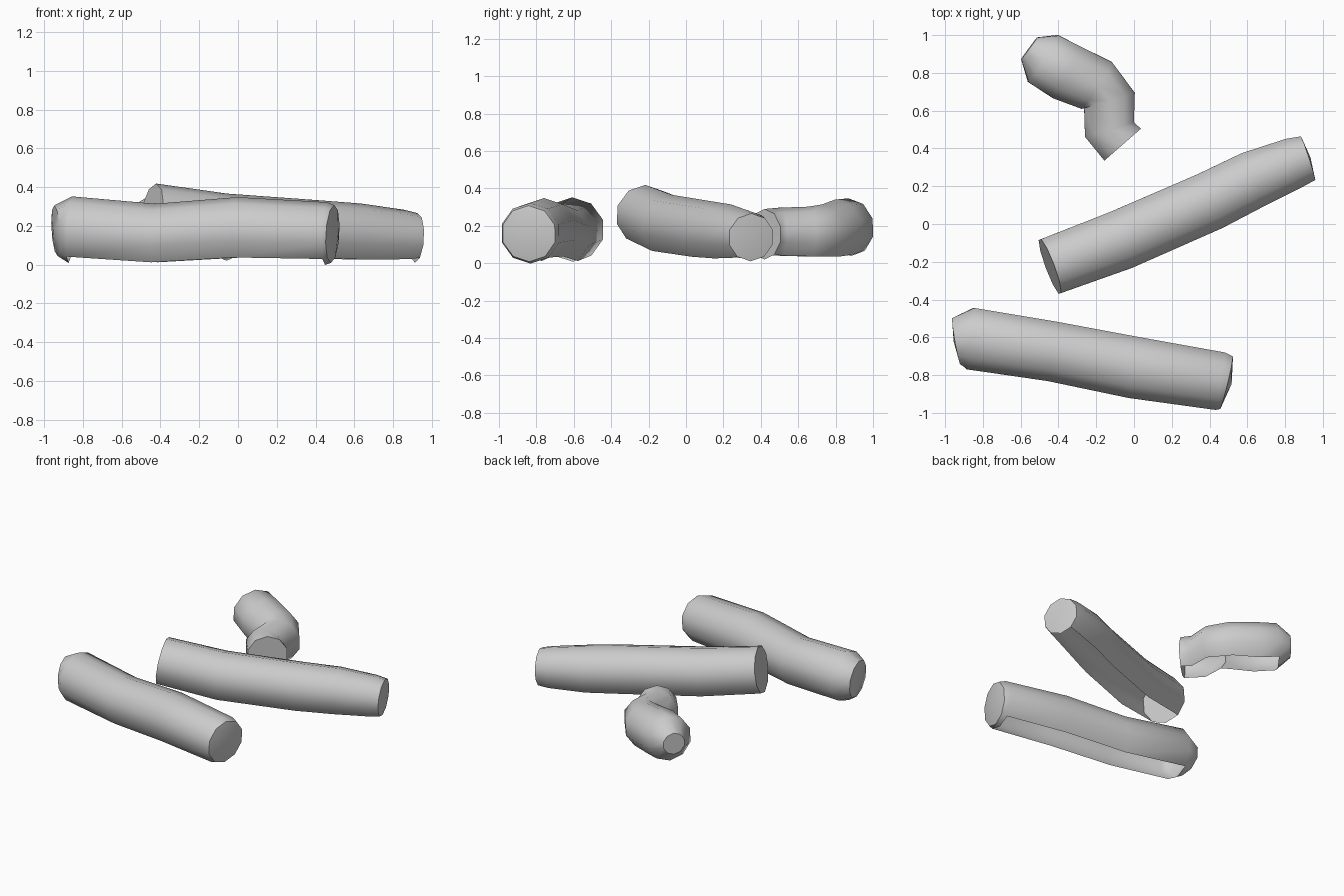
import bpy, bmesh
from math import sin, cos, pi
from mathutils import Vector

SIDES = 10

cube = bpy.data.objects.get("Cube")
if cube:
    bpy.data.objects.remove(cube, do_unlink=True)

grey = bpy.data.materials.new("plain_grey")
grey.use_nodes = True
colour = (0.6, 0.6, 0.6, 1)
grey.diffuse_color = colour
grey.node_tree.nodes["Principled BSDF"].inputs["Base Color"].default_value = colour


def log(name, start_cap, body, end_cap, bulge=(0, 0)):
    """Sweep a ring along (x, y, z, radius) stations; the body is open underneath."""
    stations = start_cap + body + end_cap
    centres = [Vector(s[:3]) for s in stations]
    last = len(stations) - 1
    bm = bmesh.new()
    rings = []
    for i, (c, s) in enumerate(zip(centres, stations)):
        along = (centres[min(i + 1, last)] - centres[max(i - 1, 0)]).normalized()
        side = along.cross(Vector((0, 0, 1))).normalized()
        up = side.cross(along)
        # vertex 0 of every ring is the lowest one
        rings.append([bm.verts.new(c + s[3] * (side * sin(a) - up * cos(a)))
                      for a in (2 * pi * k / SIDES for k in range(SIDES))])
    first_body = len(start_cap)
    last_body = first_body + len(body) - 1
    for i in range(last):
        a, b = rings[i], rings[i + 1]
        open_below = first_body <= i < last_body
        for k in range(SIDES):
            if open_below and k in (0, SIDES - 1):
                continue
            n = (k + 1) % SIDES
            bm.faces.new((a[k], a[n], b[n], b[k]))
    # fan-shaped ends
    for ring, i, j, push in ((rings[0], 0, 1, bulge[0]), (rings[-1], last, last - 1, bulge[1])):
        out = (centres[i] - centres[j]).normalized()
        tip = bm.verts.new(centres[i] + out * push)
        for k in range(SIDES):
            n = (k + 1) % SIDES
            pair = (ring[n], ring[k]) if i == 0 else (ring[k], ring[n])
            bm.faces.new((*pair, tip))
    # make the outer surface face outwards
    for f in bm.faces:
        f.normal_update()
        mid = f.calc_center_median()
        near = min(centres, key=lambda c: (c - mid).length)
        if len(f.verts) == 4 and f.normal.dot(mid - near) < 0:
            bm.normal_update()
            bmesh.ops.reverse_faces(bm, faces=bm.faces[:])
            break
    mesh = bpy.data.meshes.new(name)
    bm.to_mesh(mesh)
    bm.free()
    mesh.materials.append(grey)
    obj = bpy.data.objects.new(name, mesh)
    bpy.context.collection.objects.link(obj)
    bpy.ops.object.select_all(action='DESELECT')
    obj.select_set(True)
    bpy.context.view_layer.objects.active = obj
    bpy.ops.object.shade_smooth_by_angle(angle=0.8)
    return obj


# Long log at the front, with rounded ends
log("front_log",
    [(-0.94, -0.62, 0.175, 0.13)],
    [(-0.865, -0.607, 0.18, 0.172), (-0.43, -0.675, 0.147, 0.167),
     (0, -0.76, 0.176, 0.172), (0.455, -0.832, 0.16, 0.162)],
    [(0.488, -0.84, 0.158, 0.15)], (0.015, 0.03))

# Long log across the middle, cut flat at both ends
log("middle_log", [],
    [(-0.445, -0.225, 0.26, 0.16), (-0.07, -0.085, 0.2, 0.167),
     (0.4, 0.12, 0.168, 0.165), (0.63, 0.235, 0.155, 0.16),
     (0.85, 0.325, 0.142, 0.141), (0.92, 0.348, 0.138, 0.128)],
    [], (0, 0.015))

# Short bent log at the back
log("bent_log", [],
    [(-0.06, 0.42, 0.155, 0.135), (-0.13, 0.5, 0.155, 0.142),
     (-0.13, 0.655, 0.155, 0.147), (-0.2, 0.735, 0.16, 0.155),
     (-0.36, 0.805, 0.178, 0.163), (-0.48, 0.875, 0.192, 0.155)],
    [(-0.555, 0.93, 0.195, 0.075)])
